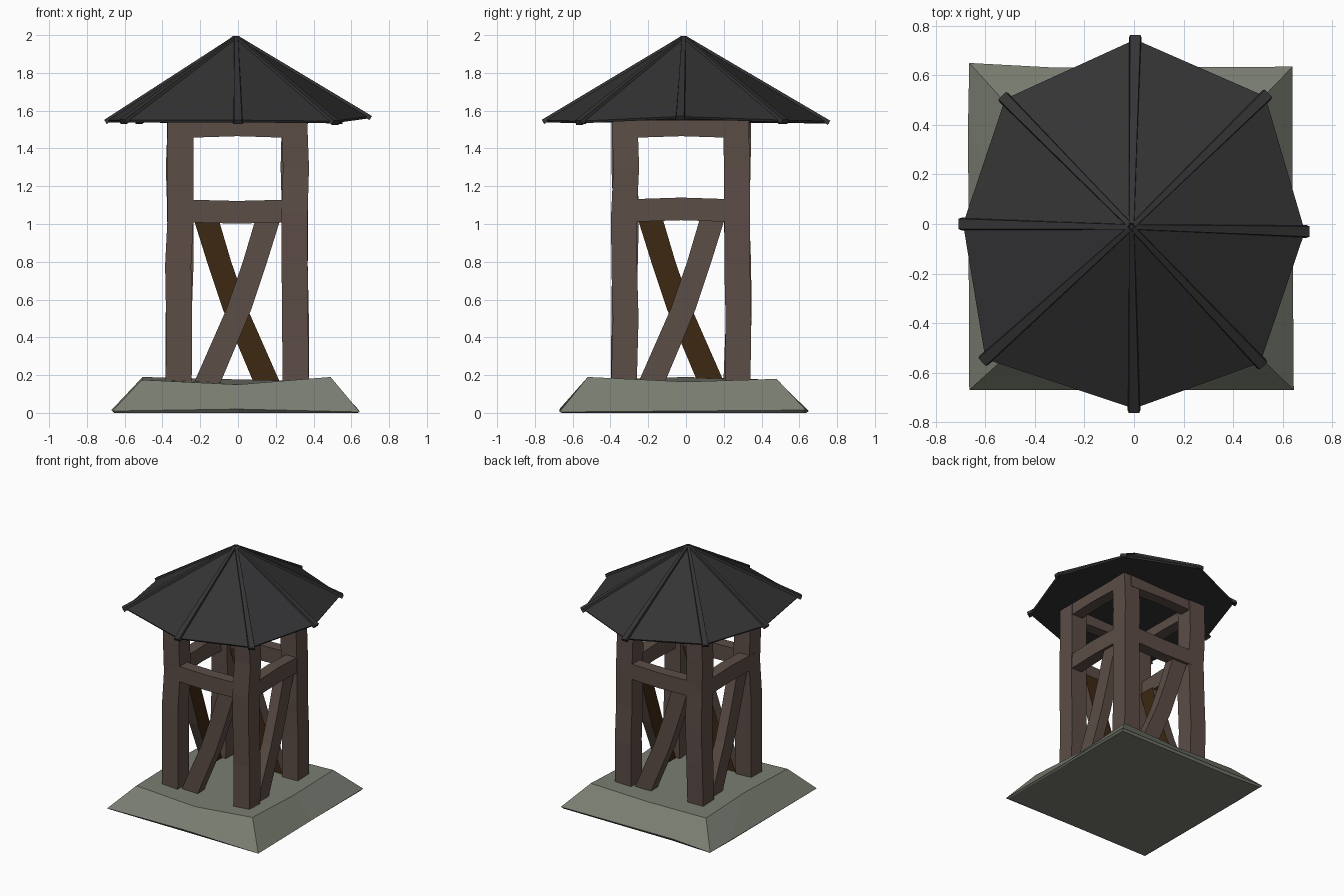
import bpy, math, random
from mathutils import Vector

if "Cube" in bpy.data.objects:
    bpy.data.objects.remove(bpy.data.objects["Cube"])

random.seed(4)
CX, CY = -0.005, -0.025          # centre of the timber frame


def material(name, rgb):
    m = bpy.data.materials.new(name)
    m.diffuse_color = (*rgb, 1)
    m.use_nodes = True
    m.node_tree.nodes["Principled BSDF"].inputs["Base Color"].default_value = m.diffuse_color
    return m


STONE = material("grey stone", (0.195, 0.209, 0.168))
WOOD = material("weathered wood", (0.107, 0.074, 0.063))
DARK = material("dark brown wood", (0.048, 0.0212, 0.006))
SLATE = material("black slate", (0.0343, 0.0343, 0.036))


def loft(name, rings, mats, rule=None):
    """Closed solid through rings of equal point count (counter-clockwise, upward)."""
    n = len(rings[0])
    verts = [p for r in rings for p in r]
    faces = [tuple(range(n))[::-1], tuple(range((len(rings) - 1) * n, len(rings) * n))]
    for k in range(len(rings) - 1):
        for i in range(n):
            j = (i + 1) % n
            faces.append((k * n + i, k * n + j, k * n + n + j, k * n + n + i))
    me = bpy.data.meshes.new(name)
    me.from_pydata(verts, [], faces)
    me.update()
    for m in mats:
        me.materials.append(m)
    if rule:
        for f in me.polygons:
            f.material_index = rule(f)
    ob = bpy.data.objects.new(name, me)
    bpy.context.collection.objects.link(ob)
    return ob


def rect(x0, x1, y0, y1, z):
    return [(x0, y0, z), (x1, y0, z), (x1, y1, z), (x0, y1, z)]


# Uneven stone plinth: eight points per ring, corners and edge middles
base = [(-.665, -.67, .01), (0, -.67, .02), (.645, -.67, .005), (.64, 0, .01),
        (.64, .635, .015), (-.33, .632, .02), (-.665, .65, .01), (-.67, .4, .015)]
base_top = [(-.51, -.53, .175), (0, -.535, .15), (.49, -.52, .19), (.485, 0, .165),
            (.49, .48, .18), (0, .475, .165), (-.51, .48, .175), (-.505, 0, .19)]
floor = [(p[0] * .98, p[1] * .98, 0) for p in base]
loft("stone_base", [floor, base, base_top], [STONE])

# Four slightly crooked corner posts
for sx in (-1, 1):
    for sy in (-1, 1):
        px, py = CX + sx * .305, CY + sy * .297
        rings = []
        for z in (.15, .5, .78, 1.05, 1.3, 1.56):
            ox, oy = (random.uniform(-.008, .008) for _ in range(2))
            if z > 1.5:
                ox -= sx * .004
            rings.append(rect(px + ox - .069, px + ox + .069,
                              py + oy - .068, py + oy + .068, z))
        loft("corner_post", rings, [WOOD])


# Each side: a middle rail, a top rail and one leaning brace
for side, label in enumerate(("front", "right", "back", "left")):
    a = side * math.pi / 2
    u = Vector((math.cos(a), math.sin(a), 0))      # to the right, seen from outside
    n = Vector((math.sin(a), -math.cos(a), 0))     # outwards
    half = .372 if side % 2 == 0 else .365
    out = .362 if side % 2 == 0 else .370

    def at(s, d, z):
        return Vector((CX, CY, z)) + u * s + n * d

    for part, z0, z1, bow in (("middle_rail", 1.01, 1.13, -.008 if side % 2 == 0 else .01),
                              ("top_rail", 1.455, 1.56, .01)):
        rings = []
        for s, dz in ((-half + .06, 0), (0, bow), (half - .06, 0)):
            rings.append([at(s, out, z0 + dz), at(s, out - .09, z0 + dz),
                          at(s, out - .09, z1 + dz), at(s, out, z1 + dz)])
        loft(f"{label}_{part}", rings, [WOOD])

    # Brace: weathered outside, dark brown on the inner face
    rings = []
    for s, z, w in ((-.16, .155, .07), (.01, .55, .066), (.095, .8, .064), (.165, 1.03, .066)):
        rings.append([at(s - w, out - .02, z), at(s + w, out - .02, z),
                      at(s + w, out - .1, z), at(s - w, out - .1, z)])
    loft(f"{label}_brace", rings, [WOOD, DARK],
         lambda f: 1 if f.normal.dot(n) < -.8 else 0)

# Eight-sided roof with a thin eave and a flat underside
rim = [(0, -.745, 1.55), (.51, -.56, 1.545), (.69, -.03, 1.57), (.53, .515, 1.55),
       (.005, .745, 1.545), (-.52, .505, 1.55), (-.69, 0, 1.55), (-.60, -.545, 1.55)]
apex = Vector((-.01, -.012, 1.99))
eave = [(x * .99, y * .99, z - .012) for x, y, z in rim]
tip = [tuple(apex + (Vector(p) - apex) * .006) for p in rim]
loft("roof", [eave, rim, tip], [SLATE])

# Ridge strips along the eight hips
for p in rim:
    end = Vector(p)
    run = end - apex
    end += run.normalized() * .015
    side_dir = Vector((-run.y, run.x, 0)).normalized()
    up = run.cross(side_dir).normalized()
    if up.z < 0:
        up = -up
    rings = []
    for c, w in ((end, .026), (apex + run * .01, .012)):
        rings.append([c - side_dir * w - up * .014, c + side_dir * w - up * .014,
                      c + side_dir * w * .8 + up * .011, c - side_dir * w * .8 + up * .011])
    strip = loft("roof_ridge", rings, [SLATE])
    strip.data.flip_normals() if strip.data.polygons[0].normal.dot(run) < 0 else None
